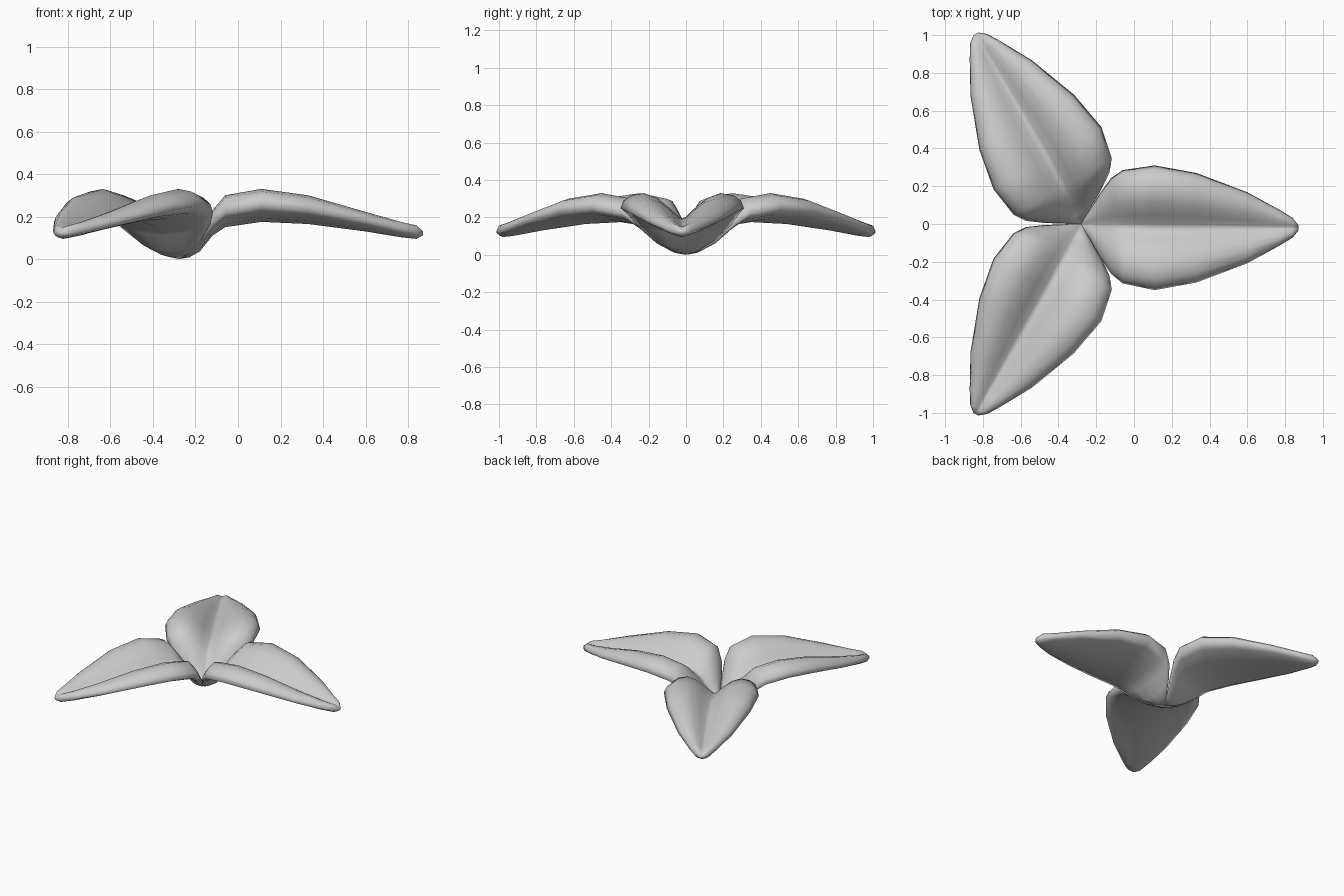
import bpy, bmesh, math
from mathutils import Matrix

if "Cube" in bpy.data.objects:
    bpy.data.objects.remove(bpy.data.objects["Cube"])

# petal stations along its length:
# distance, half width, keel z, crease z, rim z, crest z
STATIONS = [
    (0.00, 0.010, 0.000, 0.015, 0.008, 0.018),
    (0.05, 0.085, 0.008, 0.045, 0.030, 0.060),
    (0.10, 0.170, 0.035, 0.095, 0.085, 0.135),
    (0.16, 0.255, 0.110, 0.150, 0.165, 0.230),
    (0.22, 0.300, 0.150, 0.180, 0.220, 0.300),
    (0.39, 0.330, 0.175, 0.195, 0.250, 0.330),
    (0.61, 0.290, 0.165, 0.190, 0.230, 0.300),
    (0.88, 0.188, 0.130, 0.165, 0.175, 0.222),
    (1.05, 0.095, 0.102, 0.150, 0.135, 0.174),
    (1.12, 0.052, 0.095, 0.150, 0.122, 0.158),
    (1.15, 0.015, 0.112, 0.130, 0.120, 0.131),
]


def mix(a, b, t):
    return a + (b - a) * t


def half_section(w, keel, crease, rim, crest):
    # keel -> rim -> plump crest -> crease
    return [(0, keel), (0.45 * w, mix(keel, rim, 0.22)), (0.8 * w, mix(keel, rim, 0.55)),
            (w, rim), (0.95 * w, mix(rim, crest, 0.5)), (0.83 * w, mix(rim, crest, 0.85)),
            (0.62 * w, crest), (0.4 * w, mix(crease, crest, 0.8)),
            (0.2 * w, mix(crease, crest, 0.4)), (0.06 * w, mix(crease, crest, 0.06)),
            (0, crease)]


def petal(name, angle, side):
    bm = bmesh.new()
    rings = []
    for r, *dims in STATIONS:
        half = half_section(*dims)
        loop = half + [(-s, z) for s, z in half[-2:0:-1]]
        shift = side * 0.02 * min(1, r / 0.3)
        rings.append([bm.verts.new((r, s + shift, z)) for s, z in loop])
    n = len(rings[0])
    for a, b in zip(rings, rings[1:]):
        for i in range(n):
            j = (i + 1) % n
            bm.faces.new((a[i], a[j], b[j], b[i]))
    bm.faces.new(rings[0])
    bm.faces.new(rings[-1])
    bmesh.ops.recalc_face_normals(bm, faces=bm.faces)
    bm.transform(Matrix.Translation((-0.28, 0, 0)) @ Matrix.Rotation(math.radians(angle), 4, 'Z'))
    for f in bm.faces:
        f.smooth = True
    me = bpy.data.meshes.new(name)
    bm.to_mesh(me)
    bm.free()
    ob = bpy.data.objects.new(name, me)
    bpy.context.collection.objects.link(ob)


# three petals around the off-centre base
petal("petal_right", 0, -1)
petal("petal_back", 120, -1)
petal("petal_front", -120, 1)
